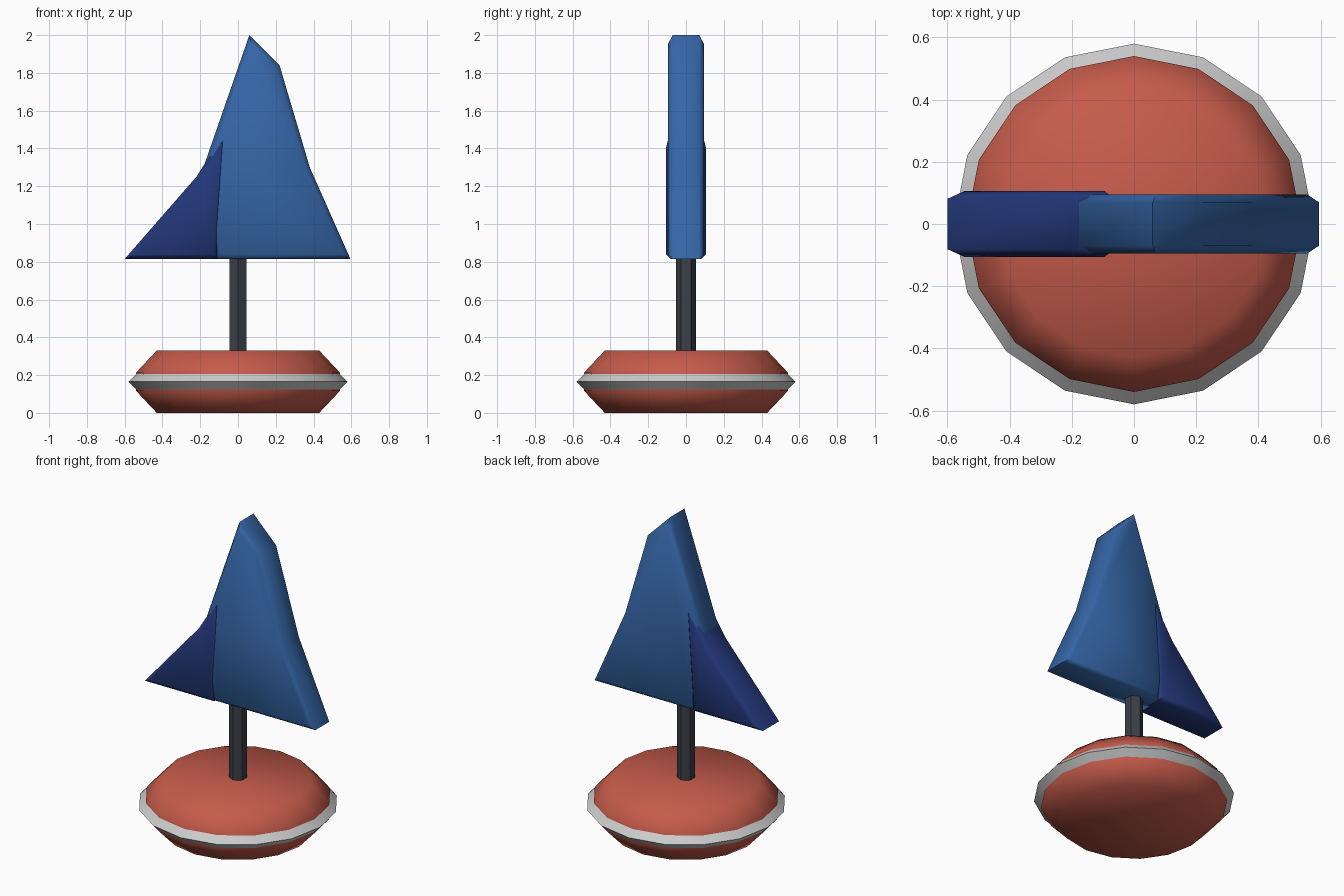
import bpy, bmesh
from math import sin, cos, pi, radians

if "Cube" in bpy.data.objects:
    bpy.data.objects.remove(bpy.data.objects["Cube"])


def finish(name, bm, color=None):
    bmesh.ops.recalc_face_normals(bm, faces=bm.faces)
    mesh = bpy.data.meshes.new(name)
    bm.to_mesh(mesh)
    bm.free()
    ob = bpy.data.objects.new(name, mesh)
    bpy.context.collection.objects.link(ob)
    if color:
        mat = bpy.data.materials.new(name + "_paint")
        mat.diffuse_color = (*color, 1)
        mat.use_nodes = True
        mat.node_tree.nodes["Principled BSDF"].inputs["Base Color"].default_value = mat.diffuse_color
        mesh.materials.append(mat)
    bpy.ops.object.select_all(action='DESELECT')
    ob.select_set(True)
    bpy.context.view_layer.objects.active = ob
    bpy.ops.object.shade_smooth_by_angle(angle=radians(55))
    return ob


def lathe(name, profile, sides, color=None, closed=False):
    """Revolve (radius, z) points around z; closed joins the last ring to the first."""
    bm = bmesh.new()
    rings = [[bm.verts.new((r * sin(2 * pi * i / sides), r * cos(2 * pi * i / sides), z))
              for i in range(sides)] for r, z in profile]
    pairs = list(zip(rings, rings[1:]))
    if closed:
        pairs.append((rings[-1], rings[0]))
    else:
        bm.faces.new(rings[0])
        bm.faces.new(rings[-1])
    for a, b in pairs:
        for i in range(sides):
            j = (i + 1) % sides
            bm.faces.new((a[i], a[j], b[j], b[i]))
    return finish(name, bm, color)


def sail(name, outline, half, bevel, color):
    """Slab from an (x, z) outline with chamfered front and back rims."""
    bm = bmesh.new()
    front = [bm.verts.new((x, -half, z)) for x, z in outline]
    back = [bm.verts.new((x, half, z)) for x, z in outline]
    bm.faces.new(front)
    bm.faces.new(back[::-1])
    for i in range(len(outline)):
        j = (i + 1) % len(outline)
        bm.faces.new((front[j], front[i], back[i], back[j]))
    bmesh.ops.recalc_face_normals(bm, faces=bm.faces)
    rims = [e for e in bm.edges if abs(e.verts[0].co.y - e.verts[1].co.y) < 1e-5]
    bmesh.ops.bevel(bm, geom=rims, offset=bevel, segments=1, affect='EDGES')
    return finish(name, bm, color)


# Round floating base with chamfered rims
lathe("hull", [(0.43, 0), (0.54, 0.117), (0.54, 0.213), (0.43, 0.33)], 16, (0.56, 0.105, 0.07))

# Diamond-section band around the hull
lathe("rub_rail", [(0.58, 0.165), (0.54, 0.205), (0.50, 0.165), (0.54, 0.125)], 16, closed=True)

# Six-sided mast
lathe("mast", [(0.052, 0.28), (0.052, 1.0)], 6, (0.045, 0.05, 0.065))

# Sails
sail("main_sail", [(-0.12, 0.815), (0.595, 0.815), (0.38, 1.30), (0.22, 1.84),
                   (0.06, 2.0), (-0.19, 1.28)], 0.095, 0.025, (0.035, 0.13, 0.38))
sail("jib_sail", [(-0.60, 0.815), (-0.11, 0.815), (-0.063, 1.50), (-0.22, 1.25)],
     0.106, 0.025, (0.017, 0.04, 0.2))
